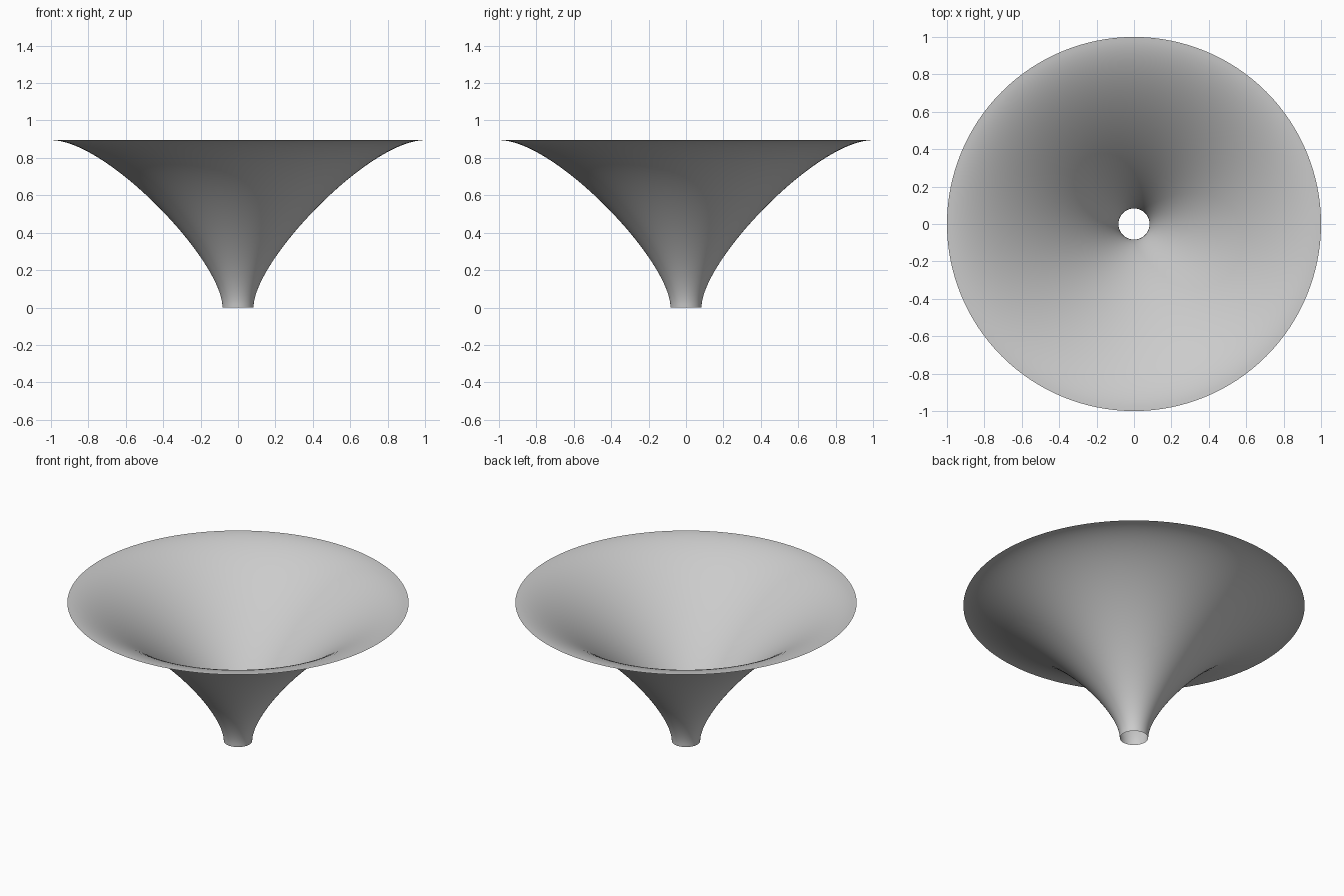
import bpy
import bmesh
from math import tau
from mathutils import Vector
from mathutils.geometry import interpolate_bezier

if "Cube" in bpy.data.objects:
    bpy.data.objects.remove(bpy.data.objects["Cube"])

SEGMENTS = 128
RINGS = 40

# Plain grey finish
grey = bpy.data.materials.new("light_grey")
grey.use_nodes = True
color = (0.6, 0.6, 0.6, 1)
grey.diffuse_color = color
grey.node_tree.nodes["Principled BSDF"].inputs["Base Color"].default_value = color

# Flared profile: upright at the neck, level at the rim
neck, neck_handle = Vector((0.083, 0, 0)), Vector((0.083, 0, 0.25))
rim_handle, rim = Vector((0.7, 0, 0.895)), Vector((1, 0, 0.895))
profile = interpolate_bezier(neck, neck_handle, rim_handle, rim, RINGS)

# Thin open funnel, spun from the profile
bm = bmesh.new()
verts = [bm.verts.new(p) for p in profile]
edges = [bm.edges.new(pair) for pair in zip(verts, verts[1:])]
bmesh.ops.spin(bm, geom=verts + edges, axis=(0, 0, 1), cent=(0, 0, 0),
               angle=tau, steps=SEGMENTS, use_duplicate=False)
bmesh.ops.remove_doubles(bm, verts=bm.verts, dist=0.0005)
bmesh.ops.recalc_face_normals(bm, faces=bm.faces)
for face in bm.faces:
    face.smooth = True

mesh = bpy.data.meshes.new("funnel")
bm.to_mesh(mesh)
bm.free()
mesh.materials.append(grey)
funnel = bpy.data.objects.new("funnel", mesh)
bpy.context.collection.objects.link(funnel)
